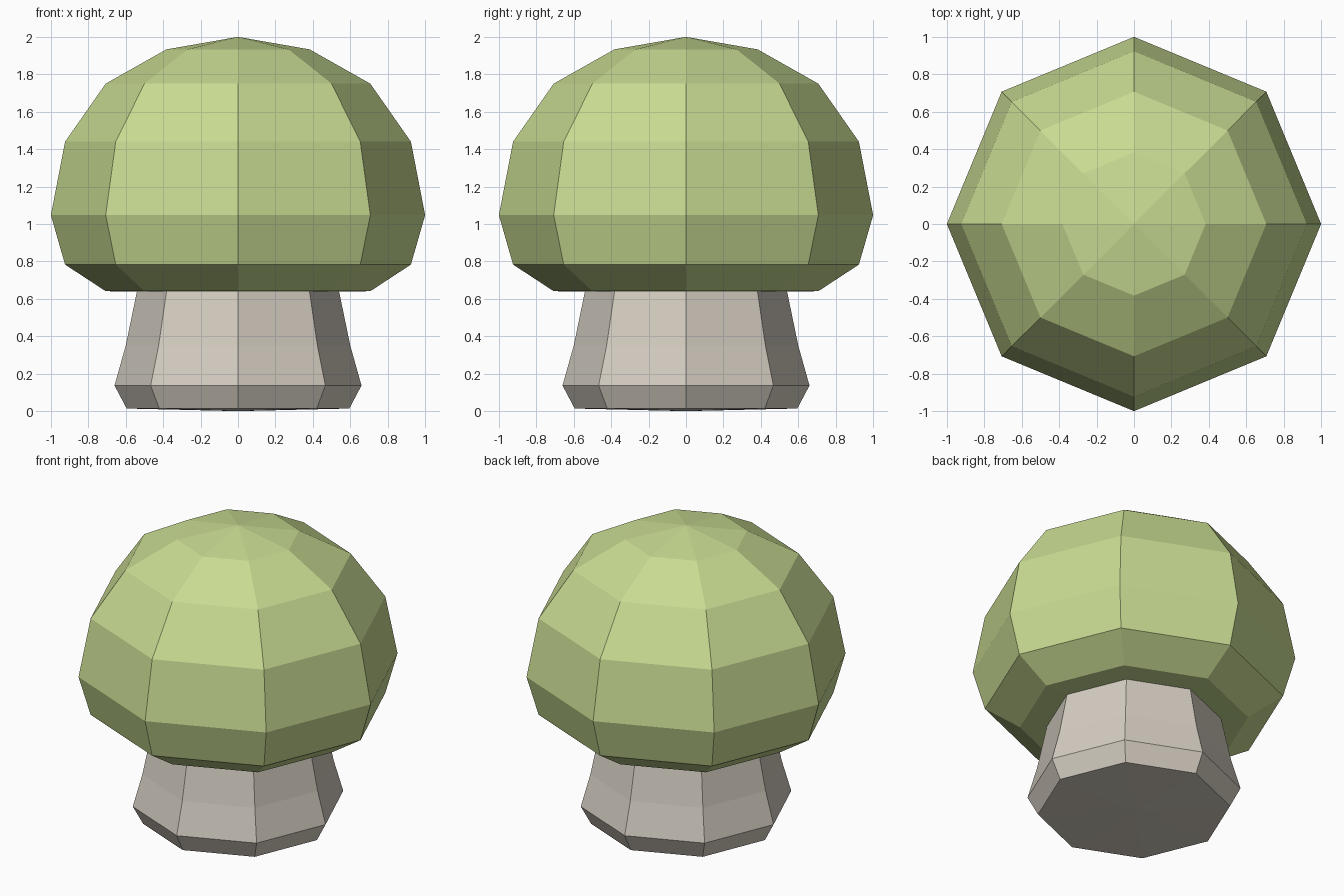
import bpy, bmesh, math

if "Cube" in bpy.data.objects:
    bpy.data.objects.remove(bpy.data.objects["Cube"])

SIDES = 8


def material(name, rgb):
    m = bpy.data.materials.new(name)
    m.diffuse_color = (*rgb, 1.0)
    m.use_nodes = True
    m.node_tree.nodes["Principled BSDF"].inputs["Base Color"].default_value = m.diffuse_color
    return m


def lathe(name, profile, mat):
    """Turn a bottom-to-top (radius, z) profile into a flat-faced solid; radius 0 is a tip."""
    bm = bmesh.new()
    rings = []
    for r, z in profile:
        count = SIDES if r > 0 else 1
        rings.append([bm.verts.new((r * math.cos(math.tau * i / SIDES),
                                    r * math.sin(math.tau * i / SIDES), z))
                      for i in range(count)])
    for a, b in zip(rings, rings[1:]):
        for i in range(SIDES):
            j = (i + 1) % SIDES
            quad = [a[i % len(a)], a[j % len(a)], b[j % len(b)], b[i % len(b)]]
            bm.faces.new(list(dict.fromkeys(quad)))
    bmesh.ops.recalc_face_normals(bm, faces=bm.faces[:])
    mesh = bpy.data.meshes.new(name)
    bm.to_mesh(mesh)
    bm.free()
    mesh.materials.append(mat)
    obj = bpy.data.objects.new(name, mesh)
    bpy.context.collection.objects.link(obj)
    return obj


green = material("leaf green", (0.578, 0.708, 0.287))
stone = material("warm pale grey", (0.658, 0.610, 0.533))

# Stem: flared foot, tapering up into the cap
lathe("stem", [(0, 0), (0.595, 0.014), (0.66, 0.137), (0.60, 0.35),
               (0.54, 0.64), (0.52, 0.72), (0, 0.74)], stone)

# Cap: faceted dome with a tucked-in rim and nearly flat underside
lathe("cap", [(0, 0.63), (0.707, 0.641), (0.924, 0.783), (1.0, 1.047),
              (0.924, 1.44), (0.707, 1.75), (0.383, 1.933), (0, 2.0)], green)
